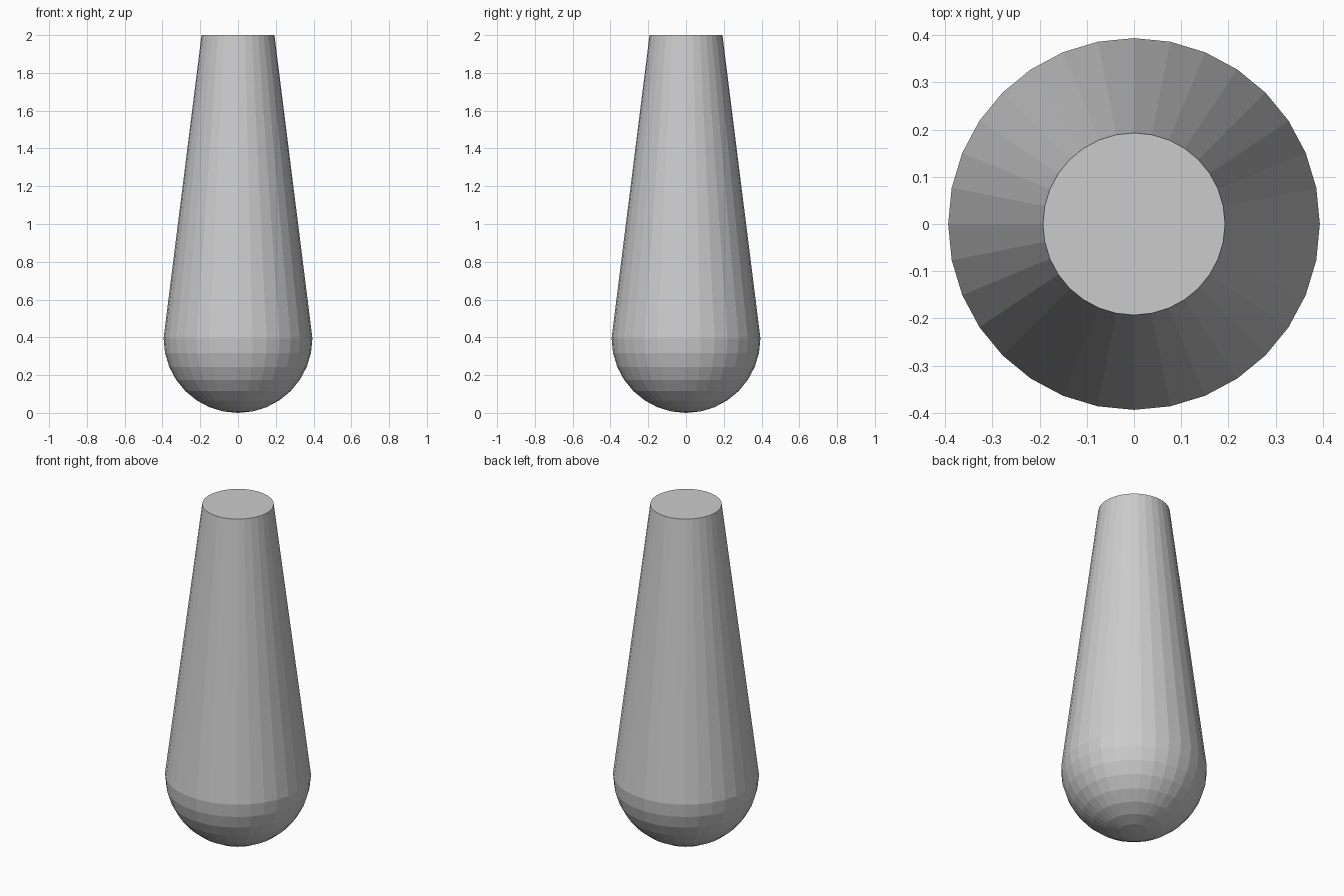
import bpy, bmesh
from math import sin, cos, pi

if "Cube" in bpy.data.objects:
    bpy.data.objects.remove(bpy.data.objects["Cube"])

SEG, R, TOP_R, H = 32, 0.394, 0.193, 2.0

# Profile (radius, height): hemisphere base rings, then tapered rim
profile = [(R * sin(i * pi / 16), R - R * cos(i * pi / 16)) for i in range(1, 9)]
profile.append((TOP_R, H))

# Lathe the profile into one closed flat-shaded body
bm = bmesh.new()
rings = [[bm.verts.new((r * cos(2 * pi * k / SEG), r * sin(2 * pi * k / SEG), z))
          for k in range(SEG)] for r, z in profile]
pole = bm.verts.new((0, 0, 0))
for k in range(SEG):
    n = (k + 1) % SEG
    bm.faces.new((pole, rings[0][n], rings[0][k]))
    for lo, hi in zip(rings, rings[1:]):
        bm.faces.new((lo[k], lo[n], hi[n], hi[k]))
bm.faces.new(rings[-1])  # flat top cap
bmesh.ops.recalc_face_normals(bm, faces=bm.faces)

mesh = bpy.data.meshes.new("tapered_body")
bm.to_mesh(mesh)
bm.free()
bpy.context.collection.objects.link(bpy.data.objects.new("tapered_body", mesh))
